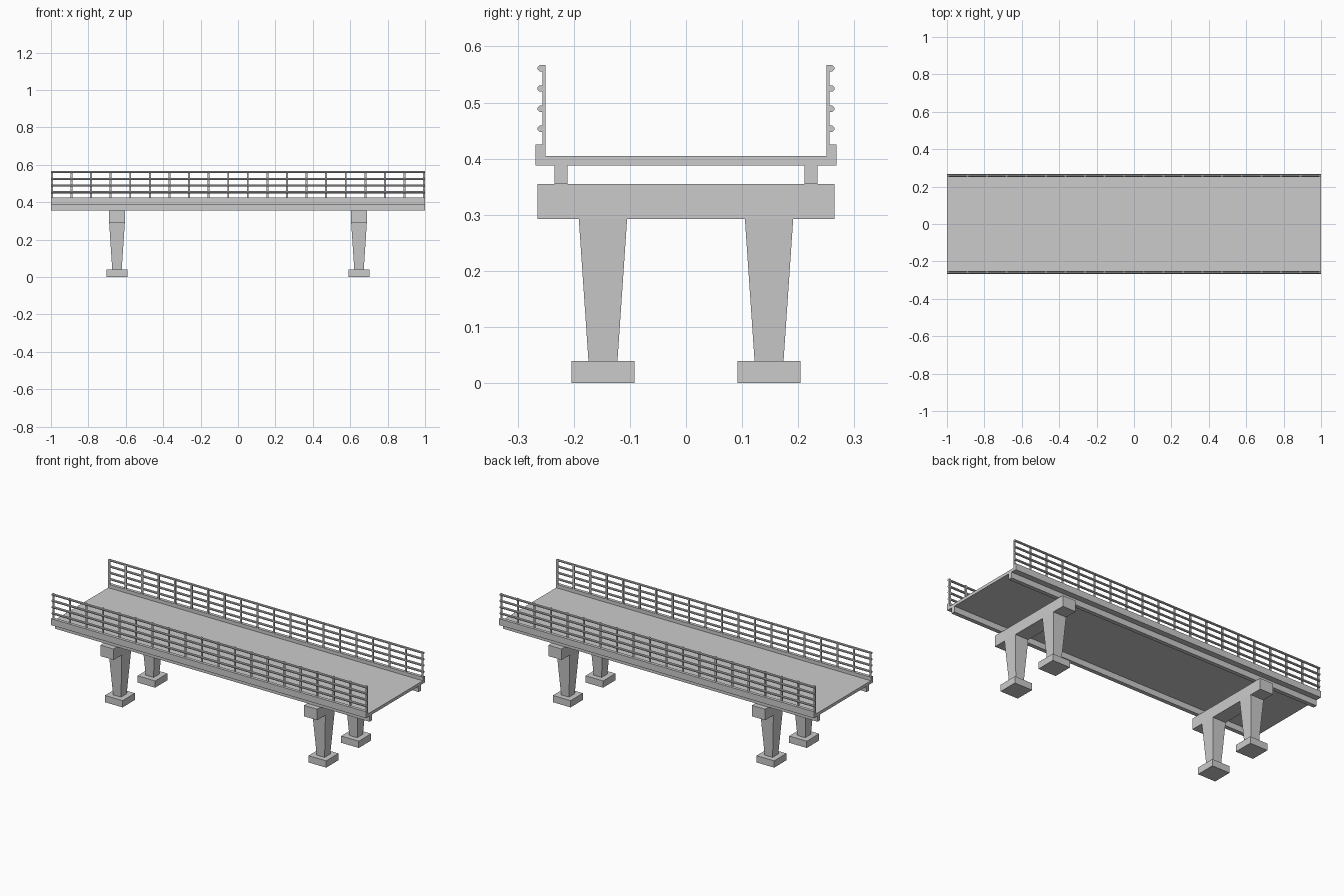
import bpy, bmesh, math
from mathutils import Matrix, Vector

cube = bpy.data.objects.get("Cube")
if cube:
    bpy.data.objects.remove(cube, do_unlink=True)

concrete = bpy.data.materials.new("concrete_grey")
concrete.use_nodes = True
grey = (0.6, 0.6, 0.6, 1)
concrete.diffuse_color = grey
concrete.node_tree.nodes["Principled BSDF"].inputs["Base Color"].default_value = grey


def finish(name, bm):
    bmesh.ops.recalc_face_normals(bm, faces=bm.faces)
    mesh = bpy.data.meshes.new(name)
    bm.to_mesh(mesh)
    bm.free()
    mesh.materials.append(concrete)
    obj = bpy.data.objects.new(name, mesh)
    bpy.context.collection.objects.link(obj)
    return obj


def add_box(bm, x, y, z0, z1, hx, hy, foot=(1, 1)):
    """Box between two heights; foot scales the lower end for a taper."""
    verts = bmesh.ops.create_cube(bm, size=2)["verts"]
    for v in verts:
        low = v.co.z < 0
        sx, sy = foot if low else (1, 1)
        v.co = Vector((x + v.co.x * hx * sx, y + v.co.y * hy * sy, z0 if low else z1))


# Deck with raised kerbs, one cross-section swept along the span
half = [(0.25, 0.405), (0.25, 0.425), (0.268, 0.425), (0.268, 0.388)]
profile = half + [(-y, z) for y, z in reversed(half)]
bm = bmesh.new()
face = bm.faces.new([bm.verts.new((-1, y, z)) for y, z in profile])
swept = bmesh.ops.extrude_face_region(bm, geom=[face])["geom"]
bmesh.ops.translate(bm, vec=(2, 0, 0),
                    verts=[v for v in swept if isinstance(v, bmesh.types.BMVert)])
finish("deck", bm)

for side, label in ((1, "back"), (-1, "front")):
    # Long girder under the deck edge
    bm = bmesh.new()
    add_box(bm, 0, side * 0.223, 0.355, 0.388, 1, 0.0115)
    finish(label + "_girder", bm)

    # Evenly spaced railing posts
    bm = bmesh.new()
    count = 20
    for i in range(count):
        x = -0.995 + 1.99 * i / (count - 1)
        add_box(bm, x, side * 0.253, 0.424, 0.567, 0.005, 0.0027)
    finish(label + "_railing_posts", bm)

    # Four horizontal rails on the outer side of the posts
    bm = bmesh.new()
    for i in range(4):
        place = (Matrix.Translation((0, side * 0.2585, 0.453 + 0.036 * i))
                 @ Matrix.Rotation(math.pi / 2, 4, "Y")
                 @ Matrix.Rotation(math.pi / 8, 4, "Z"))
        bmesh.ops.create_cone(bm, cap_ends=True, segments=8, radius1=0.0062,
                              radius2=0.0062, depth=2, matrix=place)
    finish(label + "_rails", bm)

# Two supports, each a cross beam on two tapered piers with footings
for end, end_label in ((-1, "right"), (1, "left")):
    x = end * 0.647
    bm = bmesh.new()
    add_box(bm, x, 0, 0.292, 0.355, 0.042, 0.265)
    finish(end_label + "_cross_beam", bm)
    for side, label in ((1, "back"), (-1, "front")):
        y = side * 0.148
        bm = bmesh.new()
        add_box(bm, x, y, 0.039, 0.292, 0.042, 0.043, foot=(0.6, 0.6))
        finish(f"{end_label}_{label}_pier", bm)
        bm = bmesh.new()
        add_box(bm, x, y, 0, 0.039, 0.056, 0.056)
        finish(f"{end_label}_{label}_footing", bm)
